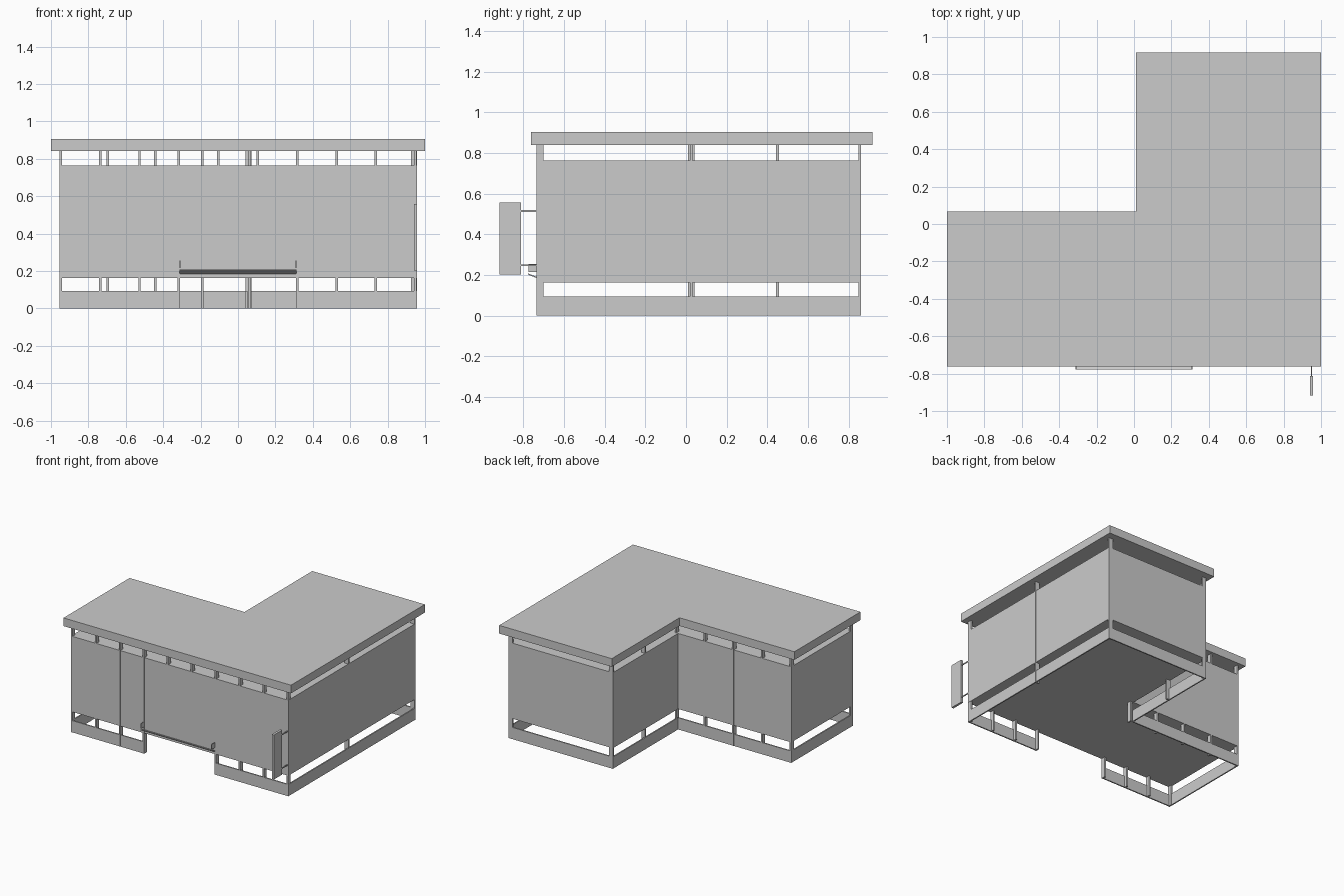
import bpy
import bmesh

old = bpy.data.objects.get("Cube")
if old:
    bpy.data.objects.remove(old, do_unlink=True)

GREY = (0.6, 0.6, 0.6, 1.0)
mat = bpy.data.materials.new("plain_grey")
mat.use_nodes = True
mat.diffuse_color = GREY
mat.node_tree.nodes["Principled BSDF"].inputs["Base Color"].default_value = GREY


def prism(name, outline, depth):
    """Extrude a closed planar outline of 3D points along the vector depth."""
    bm = bmesh.new()
    face = bm.faces.new([bm.verts.new(p) for p in outline])
    ext = bmesh.ops.extrude_face_region(bm, geom=[face])
    verts = [g for g in ext["geom"] if isinstance(g, bmesh.types.BMVert)]
    bmesh.ops.translate(bm, verts=verts, vec=depth)
    bmesh.ops.recalc_face_normals(bm, faces=bm.faces)
    mesh = bpy.data.meshes.new(name)
    bm.to_mesh(mesh)
    bm.free()
    mesh.materials.append(mat)
    obj = bpy.data.objects.new(name, mesh)
    bpy.context.collection.objects.link(obj)
    return obj


def box(name, x0, x1, y0, y1, z0, z1):
    return prism(name, [(x0, y0, z0), (x1, y0, z0), (x1, y1, z0), (x0, y1, z0)],
                 (0, 0, z1 - z0))


def l_block(name, left, right, front, back, nx, ny, z0, z1):
    """L-shaped slab whose back left quarter is left out."""
    pts = [(left, front), (right, front), (right, back),
           (nx, back), (nx, ny), (left, ny)]
    return prism(name, [(x, y, z0) for x, y in pts], (0, 0, z1 - z0))


# Main plan of the building
L, R, F, B = -0.955, 0.957, -0.735, 0.862
NX, NY = 0.04, 0.042
WALL_Z, WALL_TOP, ROOF_Z, ROOF_TOP = 0.163, 0.763, 0.84, 0.905
BASE_TOP = 0.093
T = 0.01       # board thickness
P = 0.033      # post depth
HW = 0.0065    # half post width
E = 0.001      # posts stand slightly proud of the walls

# Roof slab and enclosed body
l_block("roof", -1, 1, -0.763, 0.918, 0.01, 0.067, ROOF_Z, ROOF_TOP)
l_block("walls", L, R, F, B, NX, NY, WALL_Z, WALL_TOP)

# Base boards, open below the entrance
DOOR = 0.312
box("base_front_right", L, -DOOR, F, F + T, 0, BASE_TOP)
box("base_front_left", DOOR, R, F, F + T, 0, BASE_TOP)
box("base_left_side", R - T, R, F, B, 0, BASE_TOP)
box("base_back", NX, R, B - T, B, 0, BASE_TOP)
box("base_inner_side", NX, NX + T, NY, B, 0, BASE_TOP)
box("base_inner_back", L, NX, NY - T, NY, 0, BASE_TOP)
box("base_right_side", L, L + T, F, NY, 0, BASE_TOP)

# Front posts; the two above the entrance stop short of the ground
for i in range(10):
    x = -0.948 + i * 0.2107
    z0 = WALL_TOP - 0.01 if i in (4, 5) else 0
    box("front_post", x - HW, x + HW, F - E, F + P, z0, ROOF_Z)

# Posts along the inner back wall
for i in range(5):
    x = -0.948 + i * 0.2525
    box("inner_back_post", x - HW, x + HW, NY - P, NY + E, 0, ROOF_Z)

# Posts on the left side and on the inner side
for y in (0.025, B - HW):
    box("left_side_post", R - P, R + E, y - HW, y + HW, 0, ROOF_Z)
for y in (0.45, B - HW):
    box("inner_side_post", NX - E, NX + P, y - HW, y + HW, 0, ROOF_Z)

# Tilted flap at the entrance with small end plates
prism("entrance_flap", [(-DOOR, F, 0.185), (-DOOR, -0.778, 0.202),
                        (-DOOR, -0.778, 0.208), (-DOOR, F, 0.191)],
      (2 * DOOR, 0, 0))
for x in (-DOOR, DOOR - 0.004):
    box("flap_end_plate", x, x + 0.004, -0.776, F, 0.215, 0.255)

# Hanging board on two thin rods
box("side_board", 0.94, 0.958, -0.918, -0.813, 0.203, 0.557)
for z in (0.515, 0.248):
    box("board_rod", 0.947, 0.953, -0.815, F, z - 0.004, z + 0.004)
